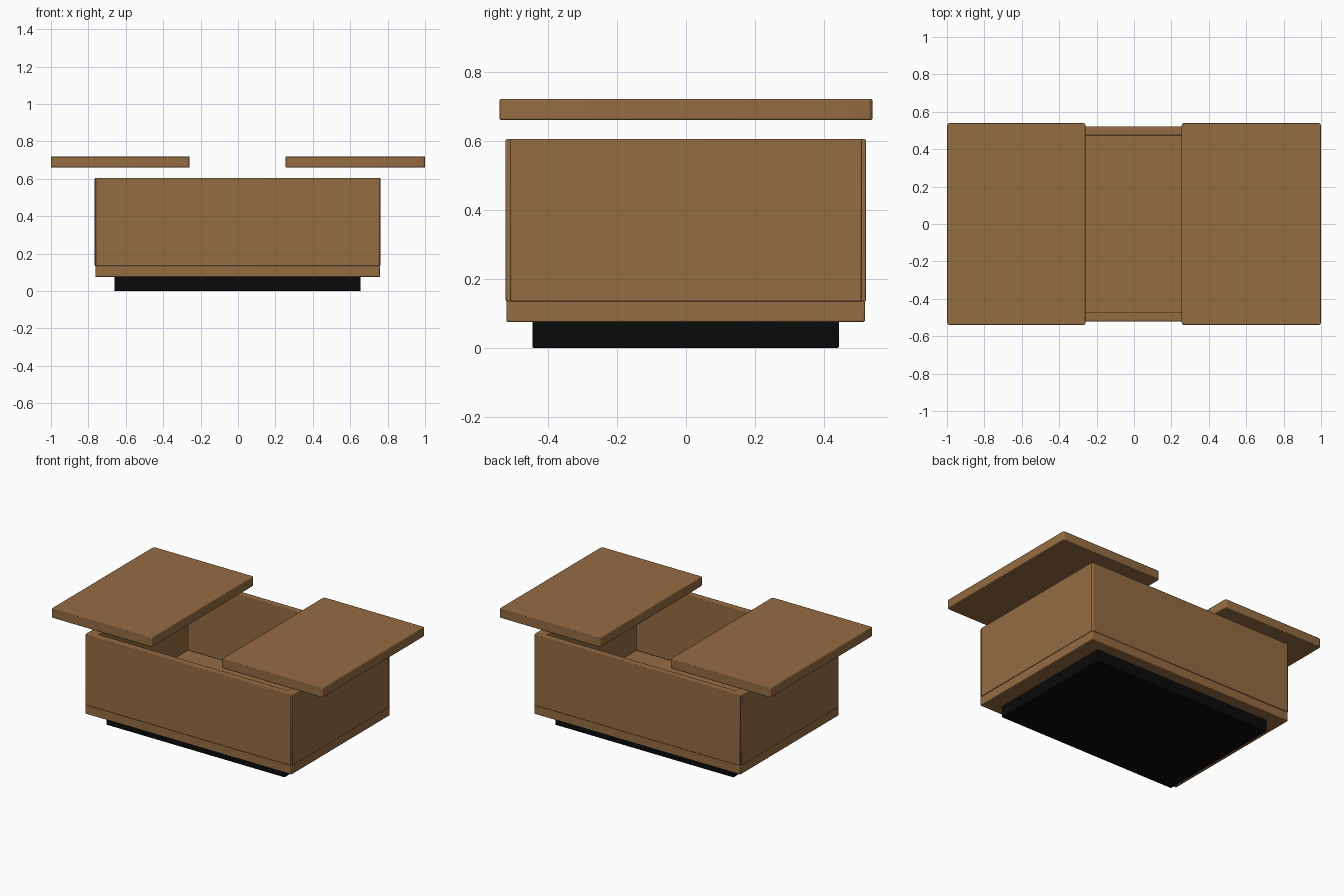
import bpy
import bmesh
from mathutils import Matrix, Vector

if "Cube" in bpy.data.objects:
    bpy.data.objects.remove(bpy.data.objects["Cube"], do_unlink=True)


def material(name, color):
    mat = bpy.data.materials.new(name)
    mat.use_nodes = True
    mat.diffuse_color = color
    mat.node_tree.nodes["Principled BSDF"].inputs["Base Color"].default_value = color
    return mat


wood = material("warm wood", (0.30, 0.15, 0.055, 1))
black = material("black plinth", (0.003, 0.003, 0.003, 1))


def slab(name, low, high, mat, edge=0.004, corner=0.0):
    """Box between two corners, with optional rounded upright corners and eased edges."""
    low, high = Vector(low), Vector(high)
    bm = bmesh.new()
    bmesh.ops.create_cube(bm, size=1)
    bmesh.ops.transform(bm, verts=bm.verts,
                        matrix=Matrix.Translation((low + high) / 2) @ Matrix.Diagonal((*(high - low), 1)))
    if corner:
        upright = [e for e in bm.edges if abs(e.verts[0].co.z - e.verts[1].co.z) > 0.01]
        bmesh.ops.bevel(bm, geom=upright, offset=corner, segments=4, profile=0.5, affect='EDGES')
    mesh = bpy.data.meshes.new(name)
    bm.to_mesh(mesh)
    bm.free()
    mesh.materials.append(mat)
    obj = bpy.data.objects.new(name, mesh)
    bpy.context.collection.objects.link(obj)
    if edge:
        bevel = obj.modifiers.new("eased edges", 'BEVEL')
        bevel.width = edge
        bevel.segments = 2
        bevel.limit_method = 'ANGLE'
    bpy.context.view_layer.objects.active = obj
    bpy.ops.object.select_all(action='DESELECT')
    obj.select_set(True)
    bpy.ops.object.shade_smooth_by_angle()
    return obj


# Recessed plinth and floor board
slab("plinth", (-0.66, -0.445, 0), (0.655, 0.443, 0.077), black)
slab("floor_board", (-0.763, -0.52, 0.075), (0.758, 0.518, 0.135), wood)

# Front and back panels, with side panels lapped between them
floor, rim = 0.134, 0.604
slab("front_panel", (-0.761, -0.522, floor), (0.756, -0.472, rim), wood)
slab("back_panel", (-0.761, 0.474, floor), (0.756, 0.521, rim), wood)
slab("right_panel", (-0.766, -0.508, floor), (-0.7, 0.508, rim), wood)
slab("left_panel", (0.695, -0.508, floor), (0.761, 0.508, rim), wood)

# Two table tops slid apart above the box
slab("right_top", (-1.0, -0.54, 0.66), (-0.259, 0.54, 0.72), wood, corner=0.014)
slab("left_top", (0.255, -0.54, 0.66), (1.0, 0.54, 0.72), wood, corner=0.014)
